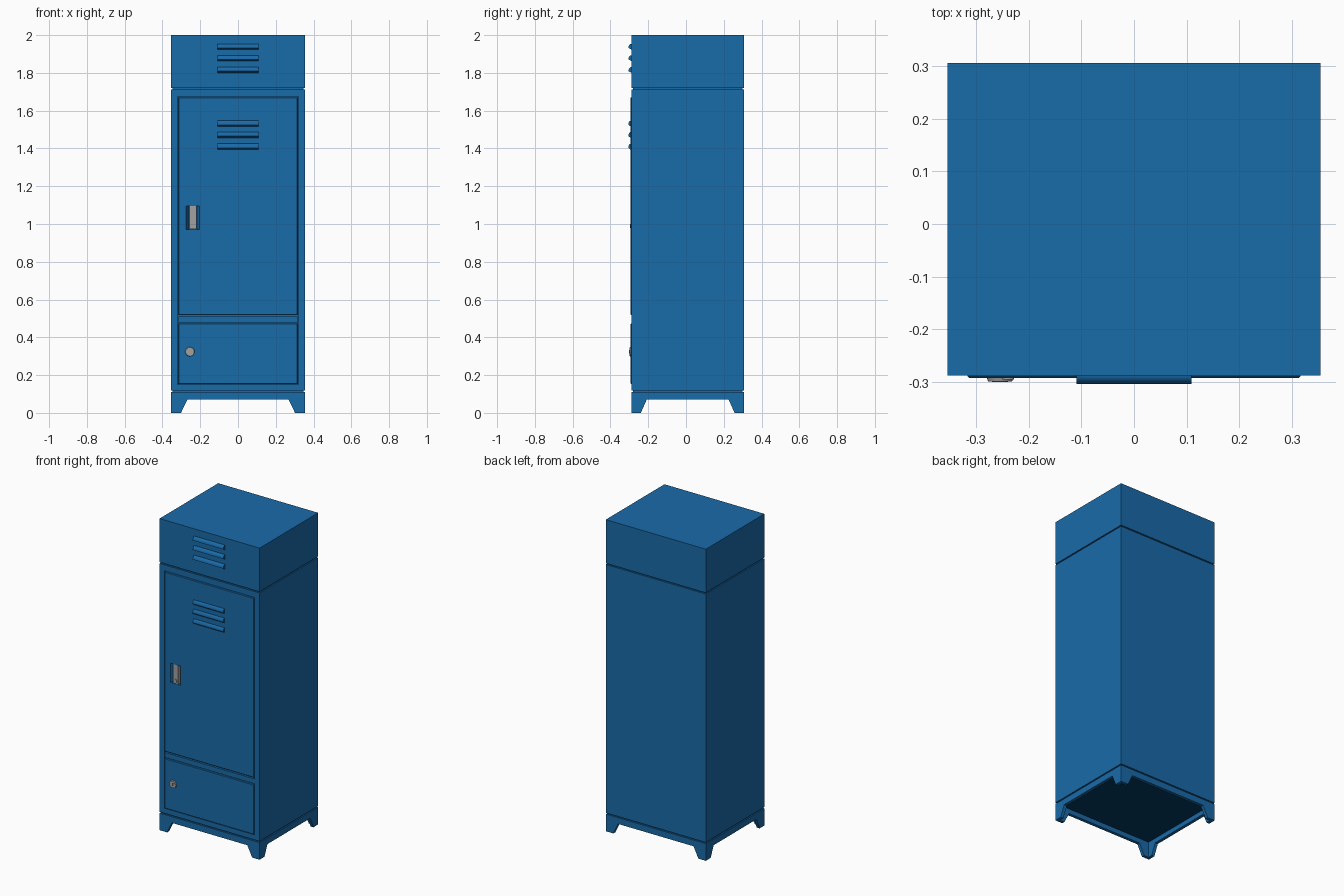
import bpy, bmesh, math
from mathutils import Matrix, Vector

if "Cube" in bpy.data.objects:
    bpy.data.objects.remove(bpy.data.objects["Cube"])


def material(name, rgb):
    m = bpy.data.materials.new(name)
    m.diffuse_color = (*rgb, 1)
    m.use_nodes = True
    m.node_tree.nodes["Principled BSDF"].inputs["Base Color"].default_value = m.diffuse_color
    return m


BLUE = material("blue paint", (0.0095, 0.145, 0.396))
NAVY = material("dark navy underside", (0.001, 0.042, 0.125))
GREY = material("grey metal", (0.36, 0.36, 0.36))

X = 0.355                    # half width
FRONT, BACK = -0.288, 0.306  # cabinet depth
MID = (FRONT + BACK) / 2


def make(name, bm, mat):
    bmesh.ops.recalc_face_normals(bm, faces=bm.faces[:])
    me = bpy.data.meshes.new(name)
    bm.to_mesh(me)
    bm.free()
    me.materials.append(mat)
    ob = bpy.data.objects.new(name, me)
    bpy.context.collection.objects.link(ob)
    return ob


def box(name, x0, x1, y0, y1, z0, z1, mat=BLUE, bevel=0):
    bm = bmesh.new()
    bmesh.ops.create_cube(bm, size=1)
    for v in bm.verts:
        v.co = Vector(((x0 + x1) / 2 + v.co.x * (x1 - x0),
                       (y0 + y1) / 2 + v.co.y * (y1 - y0),
                       (z0 + z1) / 2 + v.co.z * (z1 - z0)))
    if bevel:  # chamfer the front edges only
        edges = [e for e in bm.edges if all(abs(v.co.y - y0) < 1e-5 for v in e.verts)]
        bmesh.ops.bevel(bm, geom=edges, offset=bevel, segments=1, affect='EDGES')
    return make(name, bm, mat)


def prism(name, points, direction, mat=BLUE):
    bm = bmesh.new()
    f = bm.faces.new([bm.verts.new(p) for p in points])
    r = bmesh.ops.extrude_face_region(bm, geom=[f])
    bmesh.ops.translate(bm, vec=direction,
                        verts=[g for g in r['geom'] if isinstance(g, bmesh.types.BMVert)])
    return make(name, bm, mat)


def disc(name, x, z, radius, y0, y1, mat, tip=1.0):
    bm = bmesh.new()
    bmesh.ops.create_cone(bm, cap_ends=True, segments=24, radius1=radius,
                          radius2=radius * tip, depth=y1 - y0)
    bm.transform(Matrix.Translation((x, (y0 + y1) / 2, z)) @ Matrix.Rotation(math.pi / 2, 4, 'X'))
    ob = make(name, bm, mat)
    for p in ob.data.polygons:
        p.use_smooth = len(p.vertices) == 4
    return ob


def cut(ob, cutter):
    m = ob.modifiers.new("cut", 'BOOLEAN')
    m.operation, m.solver, m.object = 'DIFFERENCE', 'EXACT', cutter
    bpy.context.view_layer.objects.active = ob
    bpy.ops.object.modifier_apply(modifier=m.name)
    bpy.data.objects.remove(cutter)


# Base with four splayed feet, hollow underneath
base = box("base_with_feet", -X, X, FRONT, BACK, 0, 0.11)
cut(base, box("hollow", -X + .02, X - .02, FRONT + .02, BACK - .02, -1, 0.10))
cut(base, prism("front_arch", [(x, -1, z) for x, z in
                               [(-.302, -.05), (.302, -.05), (.302, 0), (.268, .07),
                                (-.268, .07), (-.302, 0)]], (0, 2, 0)))
cut(base, prism("side_arch", [(-1, MID + y, z) for y, z in
                              [(-.248, -.05), (.248, -.05), (.248, 0), (.217, .07),
                               (-.217, .07), (-.248, 0)]], (2, 0, 0)))
# Dark floor inside the hollow
base.data.materials.append(NAVY)
for p in base.data.polygons:
    if p.normal.z < -.9 and p.center.z > .09:
        p.material_index = 1

# Cabinet body with door opening, top box, and recessed seams between them
body = box("cabinet_body", -X, X, FRONT, BACK, 0.118, 1.712)
cut(body, box("opening", -.3195, .3195, -1, FRONT + .03, 0.150, 1.674))
box("top_box", -X, X, FRONT, BACK, 1.72, 2.0)
for name, z0, z1 in (("lower_seam", .105, .125), ("upper_seam", 1.70, 1.73)):
    box(name, -X + .008, X - .008, FRONT + .008, BACK - .008, z0, z1)

# Door, cross rail and lower door
door = box("main_door", -.3165, .3165, -.293, FRONT + .032, 0.518, 1.671, bevel=.003)
box("cross_rail", -.3175, .3175, FRONT, FRONT + .032, 0.478, 0.509)
box("lower_door", -.3165, .3165, -.293, FRONT + .032, 0.153, 0.474, bevel=.003)

# Recessed handle cup with latch and keyhole
HX = -.239
cut(door, prism("cup", [(HX + a, y, .972) for a, y in
                        [(-.036, -.30), (.036, -.30), (.036, -.293),
                         (.022, -.271), (-.022, -.271), (-.036, -.293)]], (0, 0, .123)))
box("handle_latch", HX - .019, HX + .019, -.292, -.268, .973, 1.094, GREY)
disc("latch_lock", HX, .99, .011, -.296, -.285, GREY)

# Round lock on the lower door, with a raised core and key slot plate
LX, LZ = -.255, .324
disc("lock_body", LX, LZ, .027, -.2995, -.285, GREY, .85)
disc("lock_core", LX, LZ, .015, -.3003, -.290, GREY)
box("lock_key_slot", LX - .002, LX + .002, -.3008, -.290, LZ - .010, LZ + .010, GREY)

# Vent louvres: rounded hoods with a sloping underside, on the top box and the door
for group, y, heights in (("top", FRONT, (1.939, 1.878, 1.816)),
                          ("door", -.293, (1.532, 1.472, 1.410))):
    for i, z in enumerate(heights):
        depth = y + .305
        arc = [(-.109, y - depth * math.sin(t), z - .007 + .022 * math.cos(t))
               for t in (k * math.pi / 12 for k in range(7))]
        pts = [(-.109, y + .003, z + .015)] + arc + [(-.109, y, z - .016),
                                                    (-.109, y + .003, z - .016)]
        ob = prism(f"{group}_vent_{i + 1}", pts, (.218, 0, 0))
        bpy.ops.object.select_all(action='DESELECT')
        ob.select_set(True)
        bpy.context.view_layer.objects.active = ob
        bpy.ops.object.shade_smooth_by_angle(angle=math.radians(35))
